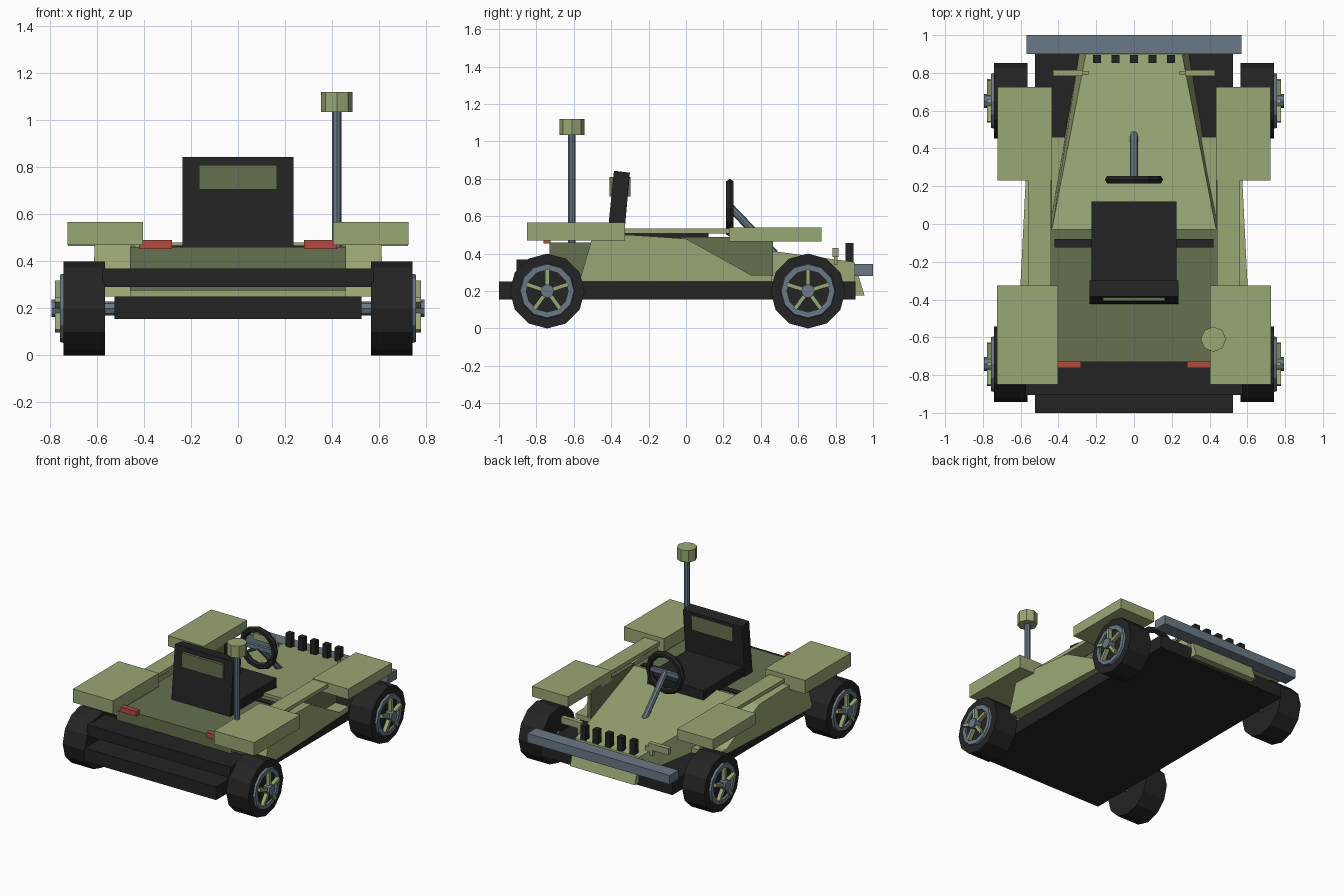
import bpy, bmesh, math
from mathutils import Vector, Matrix

if "Cube" in bpy.data.objects:
    bpy.data.objects.remove(bpy.data.objects["Cube"])


def material(name, r, g, b):
    lin = lambda c: ((c / 255 + 0.055) / 1.055) ** 2.4
    m = bpy.data.materials.new(name)
    m.diffuse_color = (lin(r), lin(g), lin(b), 1)
    m.use_nodes = True
    m.node_tree.nodes["Principled BSDF"].inputs["Base Color"].default_value = m.diffuse_color
    return m


LIGHT = material("light green", 153, 167, 116)
DARK = material("dark green", 100, 113, 79)
BLACK = material("black", 36, 36, 36)
STEEL = material("steel grey", 106, 121, 134)
RED = material("red", 182, 74, 64)


def finish(name, bm, mat):
    bmesh.ops.recalc_face_normals(bm, faces=bm.faces)
    me = bpy.data.meshes.new(name)
    bm.to_mesh(me)
    bm.free()
    me.materials.append(mat)
    ob = bpy.data.objects.new(name, me)
    bpy.context.collection.objects.link(ob)
    return ob


def hull(name, mat, bottom, top):
    """Solid between two matching loops of points."""
    bm = bmesh.new()
    a = [bm.verts.new(p) for p in bottom]
    b = [bm.verts.new(p) for p in top]
    n = len(a)
    bm.faces.new(a)
    bm.faces.new(b)
    for i in range(n):
        bm.faces.new((a[i], a[(i + 1) % n], b[(i + 1) % n], b[i]))
    return finish(name, bm, mat)


def box(name, mat, x0, x1, y0, y1, z0, z1):
    ring = [(x0, y0), (x1, y0), (x1, y1), (x0, y1)]
    return hull(name, mat, [(x, y, z0) for x, y in ring], [(x, y, z1) for x, y in ring])


def rod(name, mat, p, q, r, sides, turn=0.0):
    p, q = Vector(p), Vector(q)
    d = q - p
    bm = bmesh.new()
    m = (Matrix.Translation((p + q) / 2) @ d.to_track_quat('Z', 'Y').to_matrix().to_4x4()
         @ Matrix.Rotation(turn, 4, 'Z'))
    bmesh.ops.create_cone(bm, cap_ends=True, segments=sides, radius1=r, radius2=r,
                          depth=d.length, matrix=m)
    return finish(name, bm, mat)


# Chassis, rear bar, floor and tub
box("chassis", BLACK, -.525, .525, -1, .905, .155, .25)
box("rear_bar", BLACK, -.575, .575, -.905, -.7, .29, .37)
box("floor", LIGHT, -.5, .5, -.5, .46, .25, .285)
box("tub", DARK, -.46, .46, -.73, -.03, .275, .46)
box("cockpit_bar", BLACK, -.42, .42, -.125, -.08, .44, .468)

# Hood and sloping nose
hull("hood", LIGHT,
     [(-.45, -.03, .25), (.45, -.03, .25), (.29, .9, .25), (-.29, .9, .25)],
     [(-.435, -.03, .48), (.435, -.03, .48), (.255, .9, .355), (-.255, .9, .355)])
hull("nose", LIGHT,
     [(-.26, .88, .175), (.26, .88, .175), (.26, .955, .175), (-.26, .955, .175)],
     [(-.255, .88, .355), (.255, .88, .355), (.255, .9, .355), (-.255, .9, .355)])

# Front bumper and grille
box("front_bumper", STEEL, -.57, .57, .9, 1, .28, .345)
for i in range(-2, 3):
    box("grille_bar", BLACK, i * .098 - .021, i * .098 + .021, .853, .895, .34, .457)


def wheel(s, y):
    c = lambda x: (s * x, y, .2)
    rod("tyre", BLACK, c(.565), c(.742), .2, 12)
    # Rim ring
    bm = bmesh.new()
    loops = []
    for x, r in ((.73, .15), (.757, .143), (.757, .112), (.73, .112)):
        loops.append([bm.verts.new((s * x, y + r * math.cos(k * math.pi / 6),
                                    .2 + r * math.sin(k * math.pi / 6))) for k in range(12)])
    for j in range(4):
        a, b = loops[j], loops[(j + 1) % 4]
        for k in range(12):
            n = (k + 1) % 12
            bm.faces.new((a[k], a[n], b[n], b[k]))
    finish("rim", bm, STEEL)
    # Five spokes around the hub
    for k in range(5):
        t = math.pi / 2 + k * math.tau / 5
        ob = box("spoke", LIGHT, s * .75, s * .778, -.011, .011, .02, .118)
        ob.matrix_world = Matrix.Translation((0, y, .2)) @ Matrix.Rotation(t - math.pi / 2, 4, 'X')
    rod("hub", STEEL, c(.735), c(.793), .037, 8)
    rod("axle", STEEL, c(.4), c(.58), .03, 8)


for s in (-1, 1):
    # Fenders and the rail joining them
    box("rear_fender", LIGHT, s * .403, s * .725, -.85, -.325, .47, .567)
    box("front_fender", LIGHT, s * .435, s * .722, .23, .725, .465, .54)
    box("side_rail", LIGHT, s * .44, s * .56, -.33, .24, .508, .535)
    # Dark inner wall and light side panel
    box("inner_wall", DARK, s * .435, s * .46, -.03, .465, .28, .49)
    prof = [(-.57, .25), (-.5, .49), (-.3, .5), (0, .48), (.35, .285), (.46, .285), (.46, .25)]
    hull("side_panel", LIGHT, [(s * .455, y, z) for y, z in prof],
         [(s * (.585 - .05 * y), y, z) for y, z in prof])
    # Lights
    box("headlight", LIGHT, s * .27, s * .43, .783, .815, .383, .43)
    box("headlight_arm", LIGHT, s * .24, s * .3, .79, .81, .34, .4)
    box("tail_light", RED, s * .28, s * .42, -.762, -.725, .453, .49)
    for y in (-.742, .652):
        wheel(s, y)

# Seat
box("seat_cushion", BLACK, -.225, .225, -.33, .12, .44, .53)
hull("seat_back", BLACK,
     [(-.235, -.425, .45), (.235, -.425, .45), (.235, -.335, .45), (-.235, -.335, .45)],
     [(-.235, -.385, .843), (.235, -.385, .843), (.235, -.3, .833), (-.235, -.3, .833)])
box("seat_panel", DARK, -.165, .165, -.408, -.298, .705, .81)

# Steering wheel, crossbar and column
bm = bmesh.new()
N, M = 12, 6
g = []
for i in range(N):
    a = math.tau * i / N
    ring = []
    for j in range(M):
        b = math.tau * j / M
        r = .131 + .023 * math.cos(b)
        ring.append(bm.verts.new((r * math.cos(a), .235 + .023 * math.sin(b), .645 + r * math.sin(a))))
    g.append(ring)
for i in range(N):
    for j in range(M):
        i2, j2 = (i + 1) % N, (j + 1) % M
        bm.faces.new((g[i][j], g[i2][j], g[i2][j2], g[i][j2]))
finish("steering_wheel", bm, BLACK)
box("steering_crossbar", STEEL, -.125, .125, .225, .247, .63, .66)
rod("steering_column", STEEL, (0, .235, .65), (0, .475, .4), .021, 8)

# Mast with cap
rod("mast", STEEL, (.42, -.61, .44), (.42, -.61, 1.05), .02, 8)
rod("mast_cap", LIGHT, (.42, -.61, 1.035), (.42, -.61, 1.12), .067, 8)
